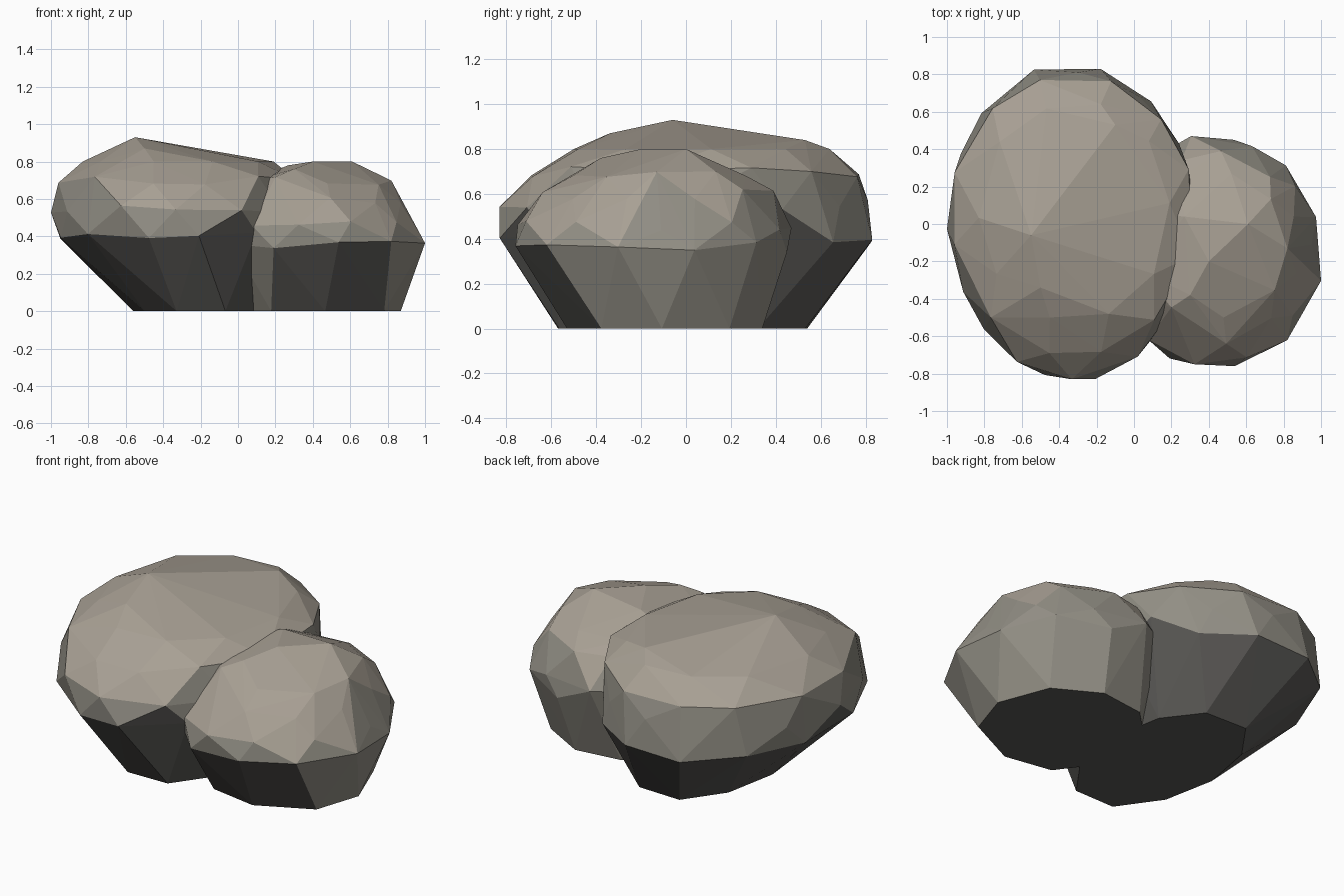
import bpy
import bmesh
import math
import random

if "Cube" in bpy.data.objects:
    bpy.data.objects.remove(bpy.data.objects["Cube"], do_unlink=True)


def make_material(name, colour):
    mat = bpy.data.materials.new(name)
    mat.use_nodes = True
    mat.diffuse_color = (*colour, 1)
    bsdf = mat.node_tree.nodes["Principled BSDF"]
    bsdf.inputs["Base Color"].default_value = (*colour, 1)
    bsdf.inputs["Roughness"].default_value = 0.9
    return mat


# Pale weathered tops, greyer flanks, dark undersides
stones = [
    make_material("pale warm stone", (0.39, 0.35, 0.295)),
    make_material("mid grey stone", (0.29, 0.275, 0.235)),
    make_material("dark grey stone", (0.10, 0.097, 0.09)),
]


def fit(values, low, high):
    """Stretch values so that they exactly span low to high."""
    a, b = min(values), max(values)
    return [low + (v - a) / (b - a) * (high - low) for v in values]


def uneven_ring(rng, level, sides, phase):
    """Irregular rounded outline filling the extents of one level."""
    z, x_low, x_high, y_low, y_high = level
    xs, ys = [], []
    for i in range(sides):
        angle = math.tau * (i + phase + rng.uniform(-0.12, 0.12)) / sides
        radius = rng.uniform(0.98, 1.02)
        xs.append(radius * math.cos(angle))
        ys.append(radius * math.sin(angle))
    xs, ys = fit(xs, x_low, x_high), fit(ys, y_low, y_high)
    wobble = 0.025 if 0 < z < 0.75 else 0
    return [(x, y, z + rng.uniform(-wobble, wobble)) for x, y in zip(xs, ys)]


def make_rock(name, levels, ridge_points, sides, seed, dark_below):
    """Wrap staggered outlines and ridge points in a faceted hull."""
    rng = random.Random(seed)
    bm = bmesh.new()
    for k, level in enumerate(levels):
        count = sides - 2 if k in (0, len(levels) - 1) else sides
        for point in uneven_ring(rng, level, count, 0.5 * (k % 2)):
            bm.verts.new(point)
    for point in ridge_points:
        bm.verts.new(point)
    bmesh.ops.convex_hull(bm, input=bm.verts[:])
    loose = [v for v in bm.verts if not v.link_faces]
    bmesh.ops.delete(bm, geom=loose, context='VERTS')
    bmesh.ops.recalc_face_normals(bm, faces=bm.faces[:])
    # Colour by how far each facet faces up or down
    for face in bm.faces:
        up = face.normal.z
        face.material_index = 0 if up > 0.5 else 1 if up > dark_below else 2
    mesh = bpy.data.meshes.new(name)
    bm.to_mesh(mesh)
    bm.free()
    for stone in stones:
        mesh.materials.append(stone)
    rock = bpy.data.objects.new(name, mesh)
    bpy.context.collection.objects.link(rock)


# Levels are height, x extents, y extents
large_levels = [
    (0, -0.56, 0.16, -0.57, 0.54),
    (0.40, -0.95, 0.27, -0.83, 0.83),
    (0.55, -1.0, 0.33, -0.83, 0.81),
    (0.70, -0.96, 0.31, -0.69, 0.77),
    (0.80, -0.83, 0.19, -0.50, 0.64),
]
make_rock("large_rock", large_levels,
          [(-0.55, -0.06, 0.93), (-0.5, -0.34, 0.87), (-0.1, 0.53, 0.84)],
          12, 4, -0.25)

small_levels = [
    (0, -0.02, 0.87, -0.53, 0.34),
    (0.36, -0.12, 1.0, -0.76, 0.45),
    (0.46, -0.12, 0.95, -0.75, 0.47),
    (0.60, -0.04, 0.87, -0.64, 0.39),
    (0.70, 0.04, 0.82, -0.5, 0.27),
]
make_rock("small_rock", small_levels,
          [(0.61, 0, 0.8), (0.27, 0.04, 0.78), (0.4, -0.2, 0.8), (0.3, -0.38, 0.76)],
          11, 7, -0.48)
